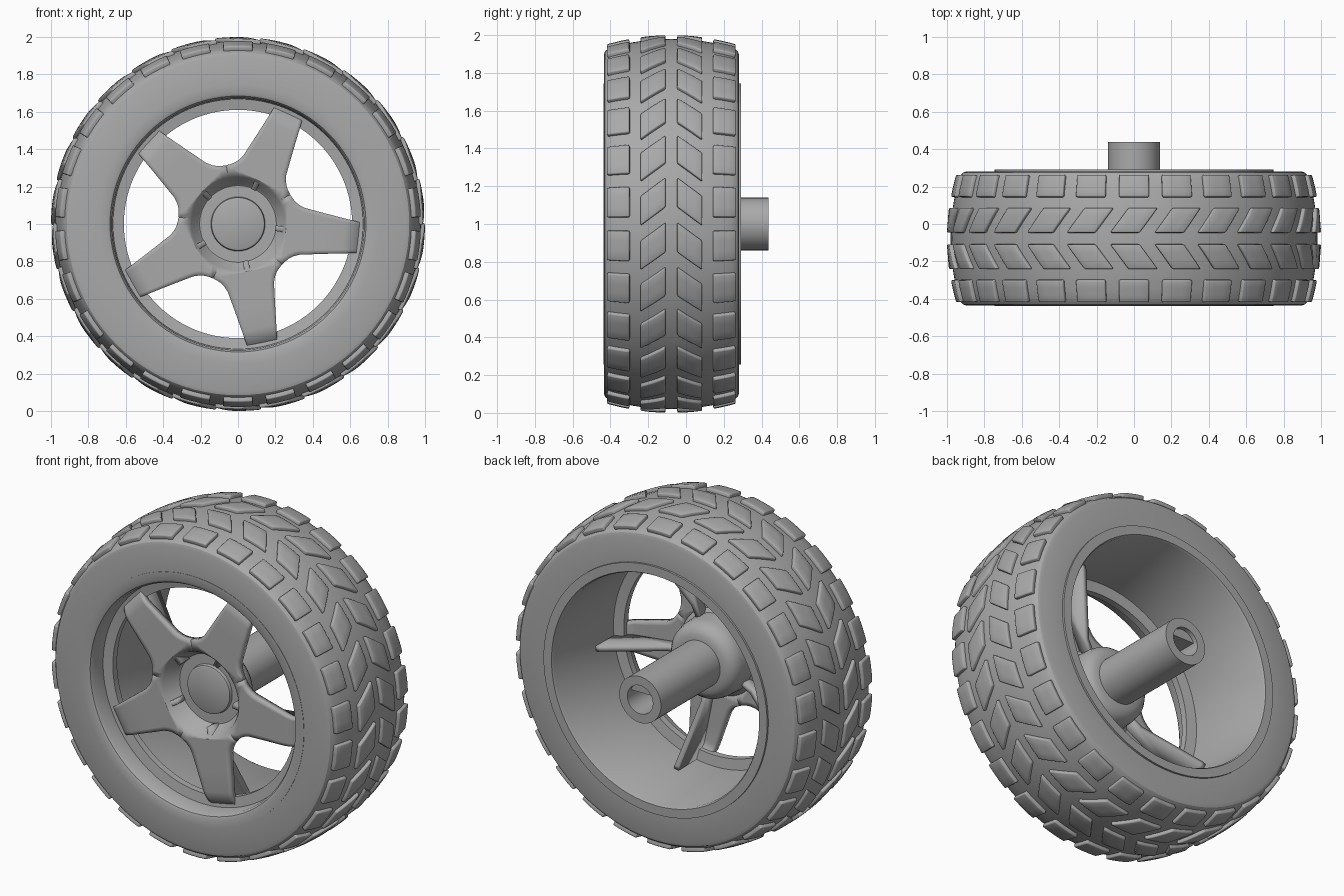
import bpy, bmesh, math

if "Cube" in bpy.data.objects:
    bpy.data.objects.remove(bpy.data.objects["Cube"], do_unlink=True)

grey = bpy.data.materials.new("mid grey")
grey.use_nodes = True
grey.diffuse_color = (0.4, 0.4, 0.4, 1)
grey.node_tree.nodes["Principled BSDF"].inputs["Base Color"].default_value = grey.diffuse_color

MID = -0.0775      # middle of the tyre along the axle
HALF = 0.3575      # half the tyre width


def finish(name, bm, solid=None, bevel=None):
    mesh = bpy.data.meshes.new(name)
    bm.to_mesh(mesh)
    bm.free()
    ob = bpy.data.objects.new(name, mesh)
    bpy.context.collection.objects.link(ob)
    ob.location.z = 1
    mesh.materials.append(grey)
    if solid:
        mod = ob.modifiers.new("thickness", 'SOLIDIFY')
        mod.thickness, mod.offset = solid
    if bevel:
        mod = ob.modifiers.new("soft edges", 'BEVEL')
        mod.width, mod.segments, mod.angle_limit = bevel, 2, math.radians(40)
    bpy.ops.object.select_all(action='DESELECT')
    ob.select_set(True)
    bpy.context.view_layer.objects.active = ob
    bpy.ops.object.shade_smooth_by_angle(angle=math.radians(32))
    return ob


def lathe(name, profile, closed=True, steps=96):
    """Turn (radius, y) points about the axle."""
    bm = bmesh.new()
    vs = [bm.verts.new((r, y, 0)) for r, y in profile]
    edges = [bm.edges.new(p) for p in zip(vs, vs[1:])]
    if closed:
        edges.append(bm.edges.new((vs[-1], vs[0])))
    bmesh.ops.spin(bm, geom=vs + edges, cent=(0, 0, 0), axis=(0, 1, 0),
                   angle=math.tau, steps=steps)
    bmesh.ops.remove_doubles(bm, verts=bm.verts, dist=1e-4)
    bmesh.ops.recalc_face_normals(bm, faces=bm.faces)
    return finish(name, bm)


def polar(radial, lateral, y, angle):
    c, s = math.cos(angle), math.sin(angle)
    return (radial * c - lateral * s, y, radial * s + lateral * c)


def crown(y):
    return 0.98 - 0.055 * ((y - MID) / HALF) ** 2


# Tyre carcass: flat sidewalls, rounded shoulders, gently crowned tread
shoulder = [(0.74, -HALF), (0.897, -HALF), (0.915, -HALF + 0.006), (0.926, -HALF + 0.02)]
tread = [MID + HALF * (i / 6 - 1) * 0.9 for i in range(13)]
lathe("tyre", [(r, MID + y) for r, y in shoulder] + [(crown(y), y) for y in tread]
      + [(r, MID - y) for r, y in reversed(shoulder)])

# Tread blocks: square outer rows and slanted inner rows
COUNT = 26
bm = bmesh.new()
for side in (-1, 1):
    for offset, half_w, half_a, slant in ((0.275, 0.058, 0.084, 0), (0.095, 0.065, 0.08, 0.05)):
        for k in range(COUNT):
            angle = math.pi / 2 + math.tau * k / COUNT
            made = bmesh.ops.create_grid(bm, x_segments=3, y_segments=3, size=1)
            for v in made["verts"]:
                s, t = v.co.x, v.co.y
                y = MID + side * offset + s * half_w
                v.co = polar(crown(y) - 0.015, 0, y, angle + t * half_a - slant * s * side)
finish("tread_blocks", bm, solid=(0.035, 1), bevel=0.007)

# Rim: lip, barrel and the inner flange behind the spokes
lathe("rim", [(0.745, -0.437), (0.70, -0.437), (0.684, -0.43), (0.674, -0.414),
              (0.668, -0.33), (0.61, -0.32), (0.61, -0.28), (0.672, -0.27),
              (0.685, 0.28), (0.692, 0.292), (0.745, 0.292)])

# Hub with recessed cap, rounded back and hollow axle
lathe("hub_and_axle", [(0, -0.285), (0.13, -0.285), (0.141, -0.28), (0.145, -0.262),
                       (0.205, -0.262), (0.213, -0.268), (0.25, -0.352), (0.259, -0.36),
                       (0.259, -0.32), (0.235, -0.3), (0.23, -0.21), (0.222, -0.175),
                       (0.2, -0.145), (0.17, -0.13), (0.139, -0.127), (0.139, 0.437),
                       (0.085, 0.437), (0.085, 0.2), (0, 0.2)], closed=False, steps=64)

# Flat key inside the axle bore
bm = bmesh.new()
arc = [math.radians(20 + 140 * i / 12) for i in range(13)]
face = bm.faces.new([bm.verts.new((0.086 * math.cos(a), 0.2, 0.086 * math.sin(a))) for a in arc])
ext = bmesh.ops.extrude_face_region(bm, geom=[face])
bmesh.ops.translate(bm, vec=(0, 0.21, 0),
                    verts=[v for v in ext["geom"] if isinstance(v, bmesh.types.BMVert)])
bmesh.ops.recalc_face_normals(bm, faces=bm.faces)
finish("axle_key", bm)

# Five-spoke star, its tips curving back into the barrel
SPOKES = [math.radians(-6.5 + 72 * k) for k in range(5)]
ROWS = [(0.259, 0.188), (0.274, 0.17), (0.29, 0.154), (0.314, 0.138), (0.345, 0.126),
        (0.45, 0.11), (0.57, 0.093), (0.60, 0.089), (0.63, 0.085), (0.65, 0.082), (0.668, 0.08)]
ACROSS = [i / 5 - 1 for i in range(11)]
bm = bmesh.new()
for a in SPOKES:
    grid = [[bm.verts.new(polar(0.257, 0, -0.36, a + u * math.pi / 5)) for u in ACROSS]]
    for d, w in ROWS:
        y = -0.36 + 0.055 * (max(0, d - 0.57) / 0.098) ** 2
        grid.append([bm.verts.new(polar(d, u * w, y, a)) for u in ACROSS])
    for low, high in zip(grid, grid[1:]):
        for j in range(len(ACROSS) - 1):
            bm.faces.new((low[j], high[j], high[j + 1], low[j + 1]))
bmesh.ops.remove_doubles(bm, verts=bm.verts, dist=1e-4)
finish("spokes", bm, solid=(0.04, -1))

# Thin stiffening rib behind each spoke
RIB = [(0.2, -0.335), (0.57, -0.335), (0.64, -0.31), (0.675, -0.29), (0.675, -0.1),
       (0.65, -0.1), (0.3, -0.25), (0.2, -0.25)]
bm = bmesh.new()
for a in SPOKES:
    bm.faces.new([bm.verts.new(polar(d, 0, y, a)) for d, y in RIB])
finish("spoke_ribs", bm, solid=(0.03, 0))
